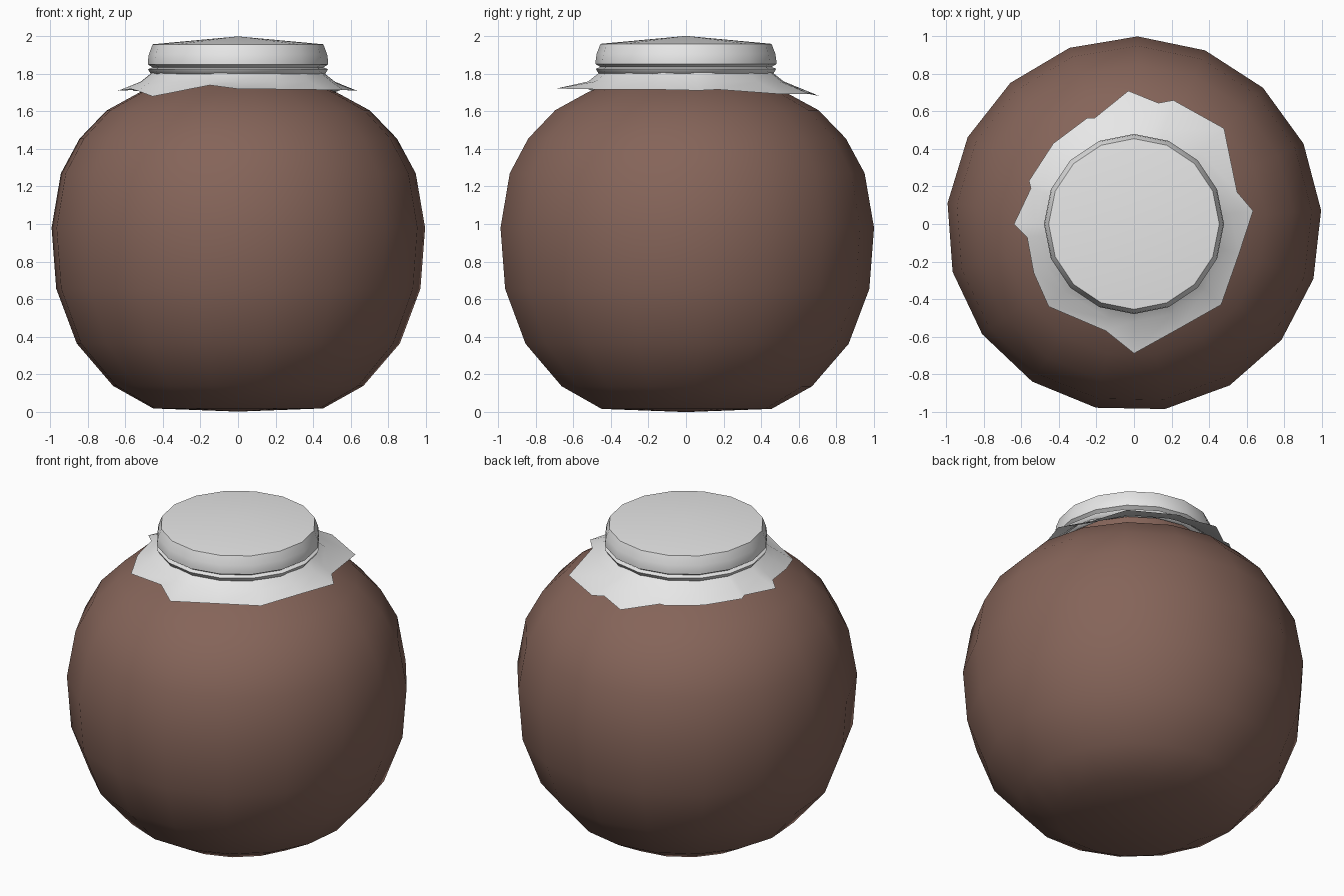
import bpy, math

if "Cube" in bpy.data.objects:
    bpy.data.objects.remove(bpy.data.objects["Cube"])


def material(name, rgb):
    m = bpy.data.materials.new(name)
    m.diffuse_color = (*rgb, 1)
    m.use_nodes = True
    m.node_tree.nodes["Principled BSDF"].inputs["Base Color"].default_value = m.diffuse_color
    return m


def make(name, verts, faces, mat, angle):
    me = bpy.data.meshes.new(name)
    me.from_pydata(verts, [], faces)
    me.materials.append(mat)
    ob = bpy.data.objects.new(name, me)
    bpy.context.collection.objects.link(ob)
    bpy.ops.object.select_all(action='DESELECT')
    ob.select_set(True)
    bpy.context.view_layer.objects.active = ob
    bpy.ops.object.shade_smooth_by_angle(angle=math.radians(angle))
    return ob


def bridge(rings, n):
    """Quads between successive rings of n vertices (bottom to top)."""
    return [(r * n + i, r * n + (i + 1) % n, (r + 1) * n + (i + 1) % n, (r + 1) * n + i)
            for r in range(rings - 1) for i in range(n)]


def lathe(name, profile, n, start, mat, angle, bottom=None, top=None):
    verts = [(r * math.cos(start + math.tau * i / n), r * math.sin(start + math.tau * i / n), z)
             for r, z in profile for i in range(n)]
    faces = bridge(len(profile), n)
    if bottom is not None:
        verts.append((0, 0, bottom))
        faces += [((i + 1) % n, i, len(verts) - 1) for i in range(n)]
    if top is not None:
        verts.append((0, 0, top))
        k = (len(profile) - 1) * n
        faces += [(k + i, k + (i + 1) % n, len(verts) - 1) for i in range(n)]
    return make(name, verts, faces, mat, angle)


clay = material("brown_clay", (0.235, 0.128, 0.1))
cloth = material("white_cloth", (0.8, 0.8, 0.8))

# Round jar body, 17 sides
lathe("jar_body", [(0.455, 0.017), (0.67, 0.137), (0.865, 0.363), (0.975, 0.655),
                   (1.0, 0.98), (0.95, 1.27), (0.85, 1.455), (0.705, 1.605),
                   (0.53, 1.70), (0.42, 1.745), (0.41, 1.83)],
      17, math.radians(88.9), clay, 50, bottom=0.0, top=1.83)

# Cloth cover over the mouth with the tied band below its rim, 16 sides
lathe("cloth_lid", [(0.44, 1.795), (0.465, 1.80), (0.48, 1.825), (0.455, 1.835),
                    (0.48, 1.85), (0.48, 1.87), (0.475, 1.905), (0.455, 1.958)],
      16, 0, cloth, 50, top=2.0)

# Ragged cloth skirt: outline seen from above, clockwise reversed to run left-handed
outline = [(0.635, 0.07, 1.71), (0.55, 0.17, 1.715), (0.48, 0.51, 1.69), (0.21, 0.66, 1.69),
           (0.13, 0.645, 1.70), (-0.03, 0.71, 1.68), (-0.21, 0.565, 1.71), (-0.25, 0.565, 1.71),
           (-0.43, 0.43, 1.71), (-0.56, 0.23, 1.71), (-0.55, 0.19, 1.715), (-0.64, 0.0, 1.71),
           (-0.57, -0.07, 1.72), (-0.535, -0.26, 1.71), (-0.455, -0.44, 1.68),
           (-0.15, -0.57, 1.74), (0.0, -0.69, 1.72), (0.235, -0.56, 1.718), (0.465, -0.43, 1.715),
           (0.56, -0.16, 1.715)]


def ring(radius, z):
    return [(x * radius / math.hypot(x, y), y * radius / math.hypot(x, y), z) for x, y, _ in outline]


make("cloth_skirt", outline + ring(0.52, 1.758) + ring(0.455, 1.81),
     bridge(3, len(outline)), cloth, 50)
